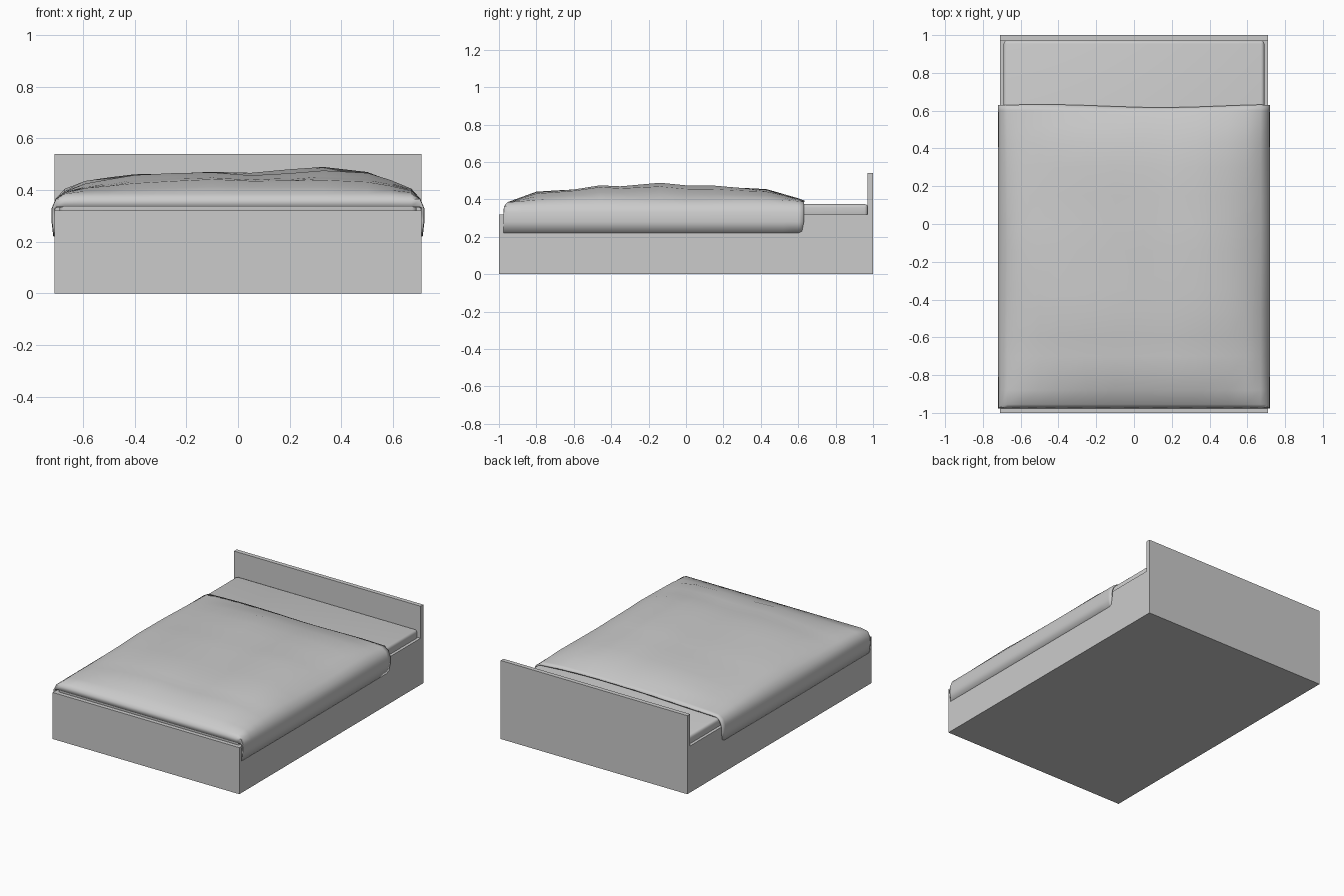
import bpy, bmesh, math

if "Cube" in bpy.data.objects:
    bpy.data.objects.remove(bpy.data.objects["Cube"])


def box(name, x, y0, y1, z0, z1, bevel=0.0):
    bm = bmesh.new()
    bmesh.ops.create_cube(bm, size=1)
    for v in bm.verts:
        v.co = (v.co.x * 2 * x, y0 + (v.co.y + 0.5) * (y1 - y0), z0 + (v.co.z + 0.5) * (z1 - z0))
    return finish(name, bm, bevel)


def finish(name, bm, bevel=0.0):
    me = bpy.data.meshes.new(name)
    bm.to_mesh(me)
    bm.free()
    ob = bpy.data.objects.new(name, me)
    bpy.context.collection.objects.link(ob)
    if bevel:
        mod = ob.modifiers.new("bevel", 'BEVEL')
        mod.width, mod.segments = bevel, 3
        me.shade_smooth()
    return ob


def interp(pts, t):
    for (a, fa), (b, fb) in zip(pts, pts[1:]):
        if t <= b:
            return fa + (fb - fa) * max(0, t - a) / (b - a)
    return pts[-1][1]


# Base, headboard and mattress
box("bed_base", 0.71, -1, 1, 0, 0.32)
box("headboard", 0.71, 0.97, 1, 0, 0.54)
box("mattress", 0.69, -0.972, 0.972, 0.30, 0.375, 0.018)

# Blanket: draped section with a puffed top
flap = [(0.712, 0.22), (0.719, 0.28), (0.718, 0.33), (0.703, 0.366)]
top_x = [-0.67, -0.59, -0.5, -0.4, -0.25, -0.1, 0.05, 0.2, 0.33, 0.5, 0.59, 0.67]
section = [(-x, z) for x, z in flap] + [(x, 0.385) for x in top_x] + flap[::-1]
rows = [-0.977, -0.972, -0.955, -0.88, -0.8, -0.7, -0.6, -0.46, -0.35, -0.14, 0.0, 0.15,
        0.3, 0.43, 0.52, 0.6, 0.625]
puff_x = [(-0.67, 0.15), (-0.59, 0.45), (-0.4, 0.75), (-0.1, 0.93), (0.05, 0.85),
          (0.33, 1.0), (0.5, 0.84), (0.6, 0.5), (0.67, 0.18)]
puff_y = [(-0.955, 0.0), (-0.8, 0.58), (-0.6, 0.72), (-0.46, 0.92), (-0.35, 0.84),
          (-0.14, 1.0), (0.0, 0.88), (0.15, 0.9), (0.43, 0.72), (0.6, 0.22), (0.625, 0.12)]

bm = bmesh.new()
grid = []
for r, y in enumerate(rows):
    line = []
    for x, z in section:
        on_top = abs(x) < 0.69
        yy = y
        if on_top:
            z += 0.098 * interp(puff_x, x) * interp(puff_y, y)
            z += 0.006 * math.sin(7 * x + 5 * y) * interp(puff_y, y)
        else:
            # sides bulge slightly midway along the bed
            x += math.copysign(0.004 * (1 - (y + 0.2) ** 2) - 0.002, x)
        if r == len(rows) - 1:
            yy += 0.008 * math.cos(5 * x + 2.4) if on_top else 0.005
            if z < 0.23:
                yy, z = yy - 0.01, z + 0.01
        if r < 2 and z > 0.34:
            z = min(z, 0.335 if r == 0 else 0.365)
        line.append(bm.verts.new((x, yy, z)))
    grid.append(line)
for a, b in zip(grid, grid[1:]):
    for i in range(len(a) - 1):
        bm.faces.new((a[i], a[i + 1], b[i + 1], b[i]))
blanket = finish("blanket", bm)
solid = blanket.modifiers.new("thickness", 'SOLIDIFY')
solid.thickness, solid.offset = 0.012, -1
bpy.context.view_layer.objects.active = blanket
blanket.select_set(True)
bpy.ops.object.shade_smooth_by_angle(angle=math.radians(40))
